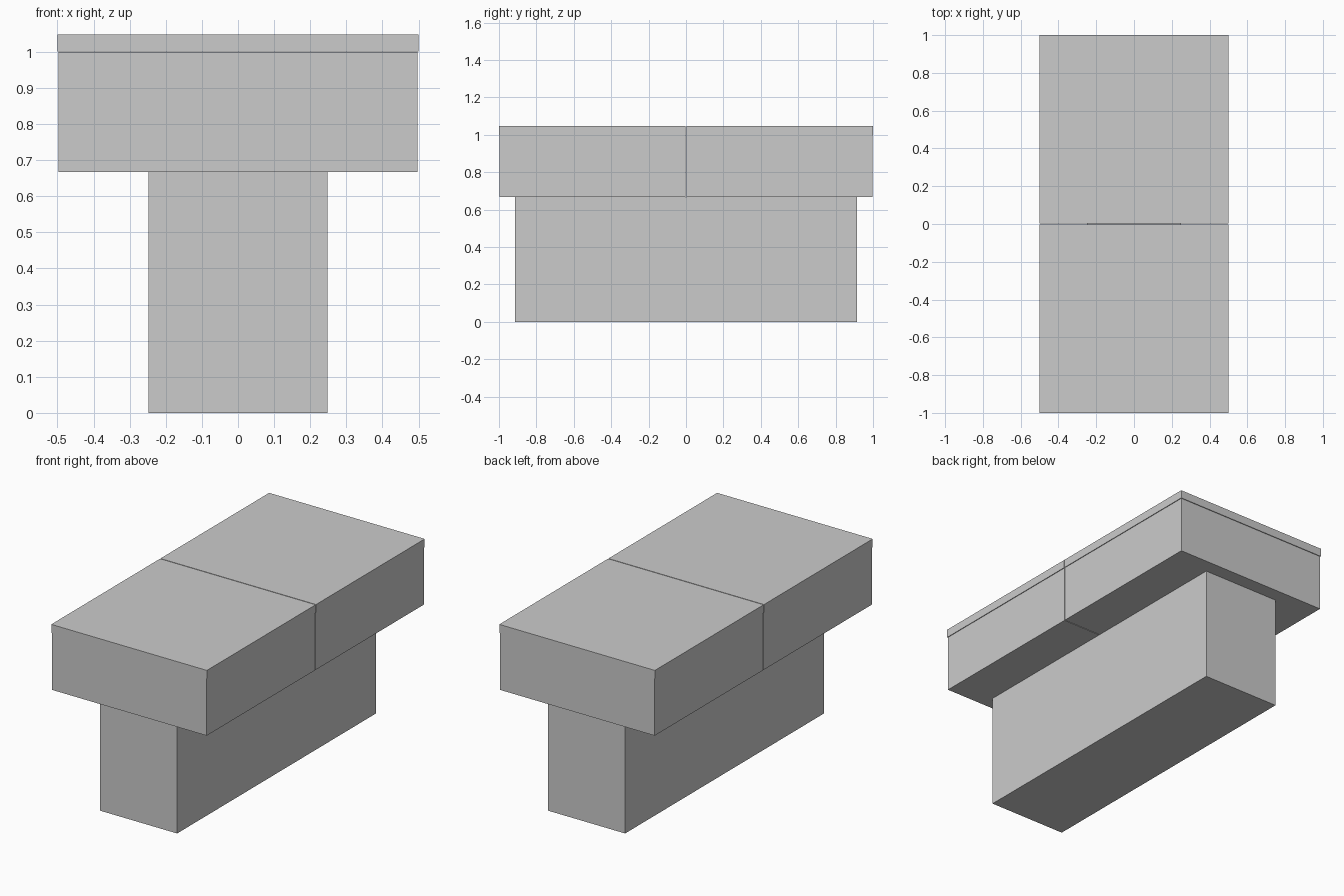
import bpy, bmesh
from mathutils import Vector

if "Cube" in bpy.data.objects:
    bpy.data.objects.remove(bpy.data.objects["Cube"])


def box(name, lo, hi):
    """Axis-aligned box between two corners."""
    lo, hi = Vector(lo), Vector(hi)
    bm = bmesh.new()
    bmesh.ops.create_cube(bm, size=1)
    bmesh.ops.scale(bm, vec=hi - lo, verts=bm.verts)
    bmesh.ops.translate(bm, vec=(lo + hi) / 2, verts=bm.verts)
    mesh = bpy.data.meshes.new(name)
    bm.to_mesh(mesh)
    bm.free()
    obj = bpy.data.objects.new(name, mesh)
    bpy.context.collection.objects.link(obj)
    return obj


SEAM = 0.002   # half the gap between the two sections

# Narrow plinth
box("plinth", (-0.248, -0.913, 0), (0.248, 0.913, 0.667))

# Two sections meeting at a seam in the middle, each a body under a thin top
for side, y0, y1 in (("front", -1, -SEAM), ("back", SEAM, 1)):
    inset0, inset1 = (0.003, 0) if side == "front" else (0, 0.003)
    box(side + "_body", (-0.497, y0 + inset0, 0.667), (0.497, y1 - inset1, 0.999))
    box(side + "_worktop", (-0.5, y0, 1.0), (0.5, y1, 1.048))
